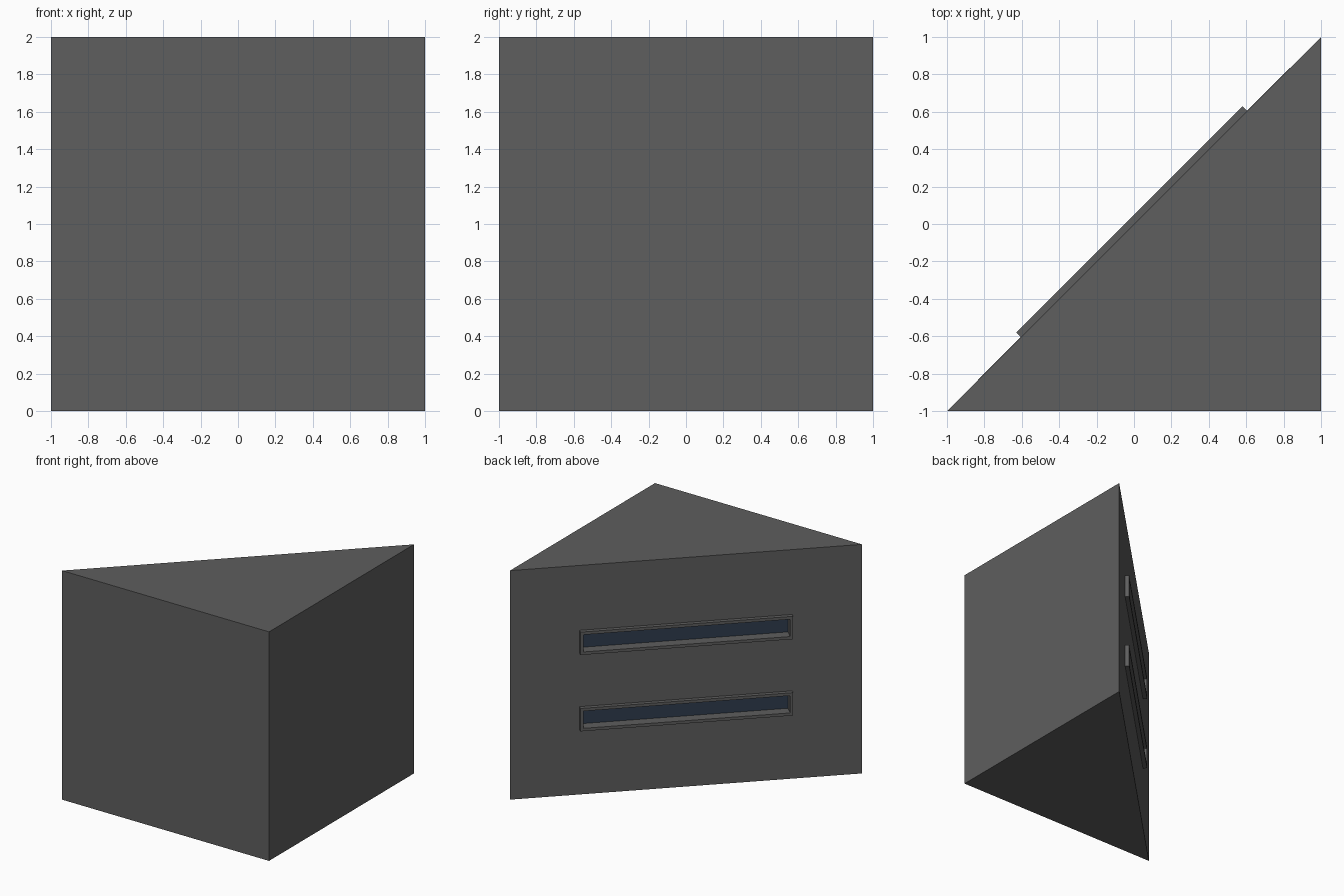
import bpy, bmesh, math
from mathutils import Matrix

if "Cube" in bpy.data.objects:
    bpy.data.objects.remove(bpy.data.objects["Cube"])

TILT = Matrix.Rotation(math.radians(45), 4, 'Z')   # local x runs along the slanted wall, +y points out of it
HALF_L, HALF_H, BORDER = 0.855, 0.10, 0.025        # window frame size
FRONT, FLOOR = 0.035, -0.06                        # frame projection and recess depth


def material(name, rgb):
    m = bpy.data.materials.new(name)
    m.diffuse_color = (*rgb, 1)
    m.use_nodes = True
    m.node_tree.nodes["Principled BSDF"].inputs["Base Color"].default_value = m.diffuse_color
    return m


grey = material("dark grey", (0.112, 0.112, 0.112))
blue = material("dark blue glass", (0.028, 0.046, 0.078))


def finish(name, bm, mat):
    bmesh.ops.recalc_face_normals(bm, faces=bm.faces)
    mesh = bpy.data.meshes.new(name)
    bm.to_mesh(mesh)
    bm.free()
    mesh.materials.append(mat)
    ob = bpy.data.objects.new(name, mesh)
    bpy.context.collection.objects.link(ob)
    return ob


def box(name, half_x, y0, y1, zc, half_z, mat):
    bm = bmesh.new()
    bmesh.ops.create_cube(bm, size=1)
    bm.transform(TILT @ Matrix.Translation((0, (y0 + y1) / 2, zc))
                 @ Matrix.Diagonal((2 * half_x, y1 - y0, 2 * half_z, 1)))
    return finish(name, bm, mat)


def frame(name, zc):
    # rectangular ring: outer and inner outlines at back and front
    bm = bmesh.new()
    rings = []
    for y in (FLOOR, FRONT):
        for inset in (0, BORDER):
            a, h = HALF_L - inset, HALF_H - inset
            rings.append([bm.verts.new((sx * a, y, zc + sz * h))
                          for sx, sz in ((-1, -1), (1, -1), (1, 1), (-1, 1))])
    bo, bi, fo, fi = rings
    for p, q in ((bo, bi), (fo, fi), (bo, fo), (bi, fi)):
        for i in range(4):
            j = (i + 1) % 4
            bm.faces.new((p[i], p[j], q[j], q[i]))
    bm.transform(TILT)
    return finish(name, bm, grey)


# wedge body: triangular prism
bm = bmesh.new()
base = bm.faces.new([bm.verts.new(p) for p in ((-1, -1, 0), (1, -1, 0), (1, 1, 0))])
top = bmesh.ops.extrude_face_region(bm, geom=[base], use_keep_orig=True)
bmesh.ops.translate(bm, vec=(0, 0, 2), verts=[v for v in top["geom"] if isinstance(v, bmesh.types.BMVert)])
body = finish("wedge_body", bm, grey)

# two slit windows: recess, raised frame, glass
for label, zc in (("lower", 2 / 3), ("upper", 4 / 3)):
    mid = BORDER / 2
    cutter = box(label + "_cutter", HALF_L - mid, FLOOR, 0.1, zc, HALF_H - mid, grey)
    cutter.hide_render = True
    mod = body.modifiers.new("recess", 'BOOLEAN')
    mod.operation, mod.solver, mod.object = 'DIFFERENCE', 'EXACT', cutter
    bpy.context.view_layer.objects.active = body
    bpy.ops.object.modifier_apply(modifier=mod.name)
    bpy.data.objects.remove(cutter)
    frame(label + "_window_frame", zc)
    box(label + "_window_glass", HALF_L - mid, FLOOR, FLOOR + 0.006, zc, HALF_H - mid, blue)
